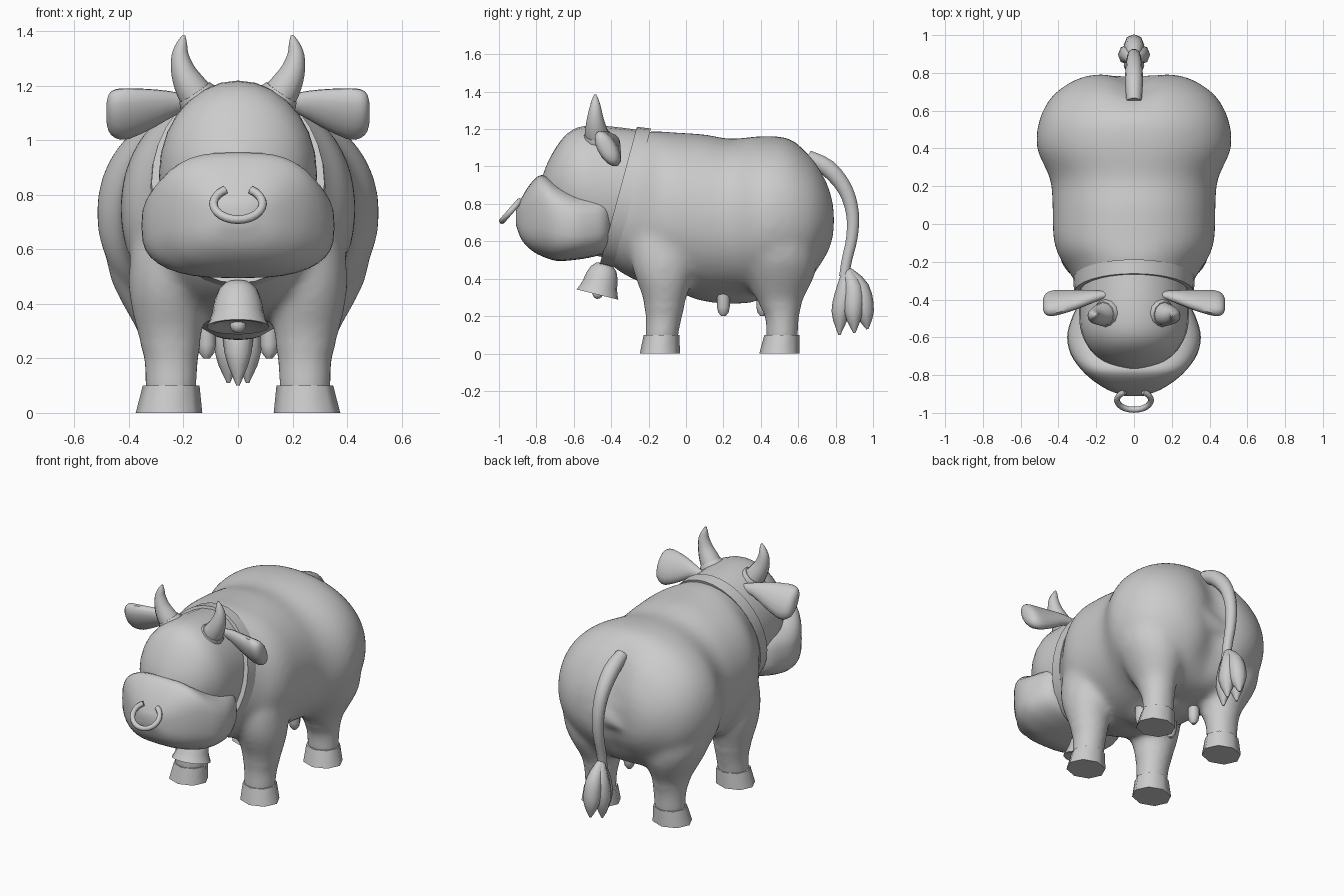
import bpy, bmesh, math
from mathutils import Vector

if "Cube" in bpy.data.objects:
    bpy.data.objects.remove(bpy.data.objects["Cube"])

grey = bpy.data.materials.new("grey")
grey.diffuse_color = (0.6, 0.6, 0.6, 1)
grey.use_nodes = True
grey.node_tree.nodes["Principled BSDF"].inputs["Base Color"].default_value = grey.diffuse_color
X, Y, Z = Vector((1, 0, 0)), Vector((0, 1, 0)), Vector((0, 0, 1))


def resample(rows, sub):
    """Catmull-Rom smoothing of a list of number tuples."""
    out = []
    for i in range(len(rows) - 1):
        p = [rows[max(0, min(len(rows) - 1, i + k))] for k in (-1, 0, 1, 2)]
        for j in range(sub):
            t = j / sub
            out.append([b + 0.5 * t * (c - a + t * (2 * a - 5 * b + 4 * c - d + t * (3 * (b - c) + d - a)))
                        for a, b, c, d in zip(*p)])
    return out + [list(rows[-1])]


def finish(name, bm, angle):
    me = bpy.data.meshes.new(name)
    bm.to_mesh(me)
    bm.free()
    me.materials.append(grey)
    me.shade_smooth()
    me.set_sharp_from_angle(angle=math.radians(angle))
    ob = bpy.data.objects.new(name, me)
    bpy.context.collection.objects.link(ob)
    return ob


def skin(name, rings, exp=2.0, n=24, angle=50, caps=True, deform=None):
    """Skin superellipse rings given as (centre, U, V)."""
    bm = bmesh.new()
    loops = []
    for c, u, v in rings:
        loop = []
        for k in range(n):
            a = 2 * math.pi * k / n
            ca, sa = math.cos(a), math.sin(a)
            p = c + u * math.copysign(abs(ca) ** (2 / exp), ca) + v * math.copysign(abs(sa) ** (2 / exp), sa)
            loop.append(bm.verts.new(deform(p) if deform else p))
        loops.append(loop)
    for a, b in zip(loops, loops[1:]):
        for k in range(n):
            bm.faces.new((a[k], a[(k + 1) % n], b[(k + 1) % n], b[k]))
    if caps:
        bm.faces.new(loops[0])
        bm.faces.new(loops[-1])
    bmesh.ops.recalc_face_normals(bm, faces=bm.faces)
    return finish(name, bm, angle)


def along_y(name, rows, sub=3, **kw):
    """Rows: y, half width, bottom z, top z, forward lean."""
    rings = []
    for y, w, z0, z1, lean in (resample(rows, sub) if sub > 1 else rows):
        rings.append((Vector((0, y, (z0 + z1) / 2)), X * w, Vector((0, lean, 1)) * (z1 - z0) / 2))
    return skin(name, rings, **kw)


def along_axes(name, rows, u, v, sub=1, **kw):
    """Rows: x, y, z, size along u, size along v."""
    rows = resample(rows, sub) if sub > 1 else rows
    return skin(name, [(Vector(r[:3]), u * r[3], v * r[4]) for r in rows], **kw)


def tube(name, rows, side, sub=3, **kw):
    """Rows: x, y, z, radius; side is a vector across the path."""
    rows = resample(rows, sub) if sub > 1 else rows
    pts = [Vector(r[:3]) for r in rows]
    rings = []
    for i, p in enumerate(pts):
        t = (pts[min(i + 1, len(pts) - 1)] - pts[max(i - 1, 0)]).normalized()
        u = (side - t * side.dot(t)).normalized()
        rings.append((p, u * rows[i][3], t.cross(u) * rows[i][3]))
    return skin(name, rings, **kw)


def fuse(name, parts, voxel, rounds):
    """Melt parts into one skin with soft joins."""
    bm = bmesh.new()
    for o in parts:
        bm.from_mesh(o.data)
        bpy.data.objects.remove(o)
    ob = finish(name, bm, 180)
    mod = ob.modifiers.new("melt", 'REMESH')
    mod.mode, mod.voxel_size = 'VOXEL', voxel
    melted = bpy.data.meshes.new_from_object(ob.evaluated_get(bpy.context.evaluated_depsgraph_get()))
    bpy.data.objects.remove(ob)
    bm = bmesh.new()
    bm.from_mesh(melted)
    for i in range(rounds):
        verts = [v for v in bm.verts if v.co.z > (0.26 if i > 2 else 0.12)]
        bmesh.ops.smooth_vert(bm, verts=verts, factor=0.5, use_axis_x=True, use_axis_y=True, use_axis_z=True)
    melted.materials.clear()
    return finish(name, bm, 180)


# Torso, with a cleft at the rump
def cleft(p):
    w = max(0, min(1, (p.y - 0.58) / 0.17))
    p.y -= 0.05 * w * math.exp(-(p.x / 0.10) ** 2)
    return p


hide = [along_y("torso", [
    (-0.34, 0.29, 0.50, 1.18, 0.27), (-0.26, 0.335, 0.43, 1.19, 0.22), (-0.17, 0.398, 0.37, 1.187, 0.12),
    (-0.07, 0.428, 0.33, 1.182, 0.04), (0.10, 0.432, 0.305, 1.172, 0), (0.24, 0.445, 0.30, 1.148, 0),
    (0.40, 0.515, 0.30, 1.163, 0), (0.54, 0.505, 0.32, 1.153, 0), (0.65, 0.455, 0.37, 1.085, 0),
    (0.72, 0.385, 0.45, 1.005, 0), (0.775, 0.285, 0.54, 0.895, 0), (0.797, 0.17, 0.62, 0.80, 0)],
    n=40, exp=2.12, deform=cleft)]

# Udder
hide.append(along_y("udder", [
    (0.0, 0.04, 0.31, 0.40, 0), (0.06, 0.13, 0.285, 0.45, 0), (0.2, 0.17, 0.265, 0.48, 0),
    (0.36, 0.16, 0.272, 0.48, 0), (0.46, 0.06, 0.32, 0.42, 0)], n=16))

# Legs, and separate hooves
for s, side in ((1, "left"), (-1, "right")):
    hide.append(along_axes("front_leg", [(s * x, y, z, a, b) for x, y, z, a, b in (
        (0.245, -0.13, 0.07, 0.088, 0.084), (0.245, -0.127, 0.12, 0.095, 0.09), (0.245, -0.118, 0.2, 0.10, 0.098),
        (0.252, -0.115, 0.32, 0.126, 0.125), (0.26, -0.12, 0.44, 0.142, 0.165), (0.26, -0.12, 0.58, 0.137, 0.18),
        (0.25, -0.11, 0.74, 0.12, 0.15))], X, Y, n=16, sub=2))
    hide.append(along_axes("back_leg", [(s * x, y, z, a, b) for x, y, z, a, b in (
        (0.247, 0.513, 0.07, 0.088, 0.08), (0.246, 0.514, 0.12, 0.095, 0.086), (0.245, 0.513, 0.2, 0.10, 0.092),
        (0.25, 0.50, 0.3, 0.12, 0.132), (0.265, 0.50, 0.42, 0.172, 0.192), (0.28, 0.495, 0.56, 0.205, 0.21),
        (0.25, 0.49, 0.75, 0.18, 0.17))], X, Y, n=16, sub=2))
    for part, y0, y1, b0, b1 in (("front", -0.14, -0.13, 0.107, 0.096), ("back", 0.5, 0.513, 0.108, 0.094)):
        along_axes(f"{part}_hoof_{side}", [(s * 0.253, y0, 0, 0.122, b0), (s * 0.245, y1, 0.1, 0.104, b1)],
                   X, Y, n=8)
fuse("body", hide, 0.016, 14)

# Head and muzzle
along_y("head", [
    (-0.30, 0.285, 0.51, 1.19, 0.25), (-0.44, 0.29, 0.52, 1.215, 0.08), (-0.55, 0.285, 0.56, 1.215, 0),
    (-0.63, 0.255, 0.62, 1.18, 0), (-0.69, 0.21, 0.68, 1.11, 0), (-0.74, 0.14, 0.74, 1.02, 0),
    (-0.77, 0.05, 0.80, 0.94, 0)], n=28)
along_y("muzzle", [
    (-0.40, 0.24, 0.58, 0.83, 0), (-0.44, 0.30, 0.535, 0.855, 0), (-0.52, 0.337, 0.512, 0.86, 0),
    (-0.60, 0.354, 0.50, 0.87, 0), (-0.69, 0.335, 0.495, 0.91, 0), (-0.77, 0.28, 0.52, 0.955, 0),
    (-0.83, 0.215, 0.555, 0.91, 0), (-0.88, 0.135, 0.61, 0.83, 0), (-0.91, 0.05, 0.69, 0.76, 0)],
    n=36, exp=2.9)

# Nose ring, open at the top
slope = Vector((0, 0.66, 0.75))
ring_rows = []
for k in range(21):
    a = math.radians(122 + 296 * k / 20)
    p = Vector((0, -0.932, 0.767)) + X * 0.09 * math.cos(a) + slope * 0.078 * math.sin(a)
    ring_rows.append((*p, 0.016))
tube("nose_ring", ring_rows, X.cross(slope), sub=1, n=8)

# Collar band, leaning with the neck
collar = []
for dy, grow in ((-0.037, 0), (-0.037, 0.03), (0.037, 0.035), (0.037, 0)):
    collar.append((-0.325 + dy, 0.287 + grow, 0.50 - grow - 0.15 * dy, 1.175 + grow - 0.2 * dy, 0.27))
along_y("collar", collar, sub=1, n=32, caps=False)

# Bell, hollow underneath, with hanger and clapper
bell_axis, bell_v = Vector((0, -0.24, -0.97)), Vector((0, 0.97, -0.24))
bell_top = Vector((0, -0.432, 0.482))


def on_bell(d):
    return tuple(bell_top + bell_axis * d)


along_axes("bell", [(*on_bell(d), r, r) for d, r in (
    (0, 0.02), (0.006, 0.045), (0.03, 0.070), (0.07, 0.086), (0.12, 0.095), (0.15, 0.105),
    (0.172, 0.115), (0.172, 0.10), (0.16, 0.08))], X, bell_v, n=16, angle=45)
along_axes("bell_clapper", [(*on_bell(0.165 - 0.03 * math.cos(a)), 0.03 * math.sin(a), 0.03 * math.sin(a))
                            for a in [0.1 + 2.94 * i / 6 for i in range(7)]], X, bell_v, n=10)
tube("bell_hanger", [(0.022 * math.cos(a), -0.428, 0.49 + 0.022 * math.sin(a), 0.008)
                     for a in [math.pi * i / 8 for i in range(9)]], Y, sub=1, n=6)

# Tail and tuft
tube("tail", [(0, 0.65, 1.05, 0.04), (0, 0.76, 0.99, 0.048), (0, 0.85, 0.88, 0.042), (0, 0.89, 0.75, 0.036),
              (0, 0.887, 0.62, 0.032), (0, 0.86, 0.50, 0.029), (0, 0.845, 0.41, 0.028)], X, n=10)
for i, (x, y, z) in enumerate([(0, 0.82, 0.10), (0, 0.97, 0.13), (0.035, 0.90, 0.11), (-0.035, 0.90, 0.11)]):
    tube(f"tail_tuft_{i}", [(0, 0.858, 0.45, 0.02), (x * 0.6, 0.88 + (y - 0.87) * 0.5, 0.35, 0.05),
                            (x, 0.87 + (y - 0.87) * 0.85, 0.22, 0.05), (x, y, z, 0.006)], X, n=8)

# Paired horns, ears and teats
for s, side in ((1, "left"), (-1, "right")):
    # Horn with a thick base ring
    tube(f"horn_{side}", [(s * 0.13, -0.47, 1.13, 0.068), (s * 0.17, -0.48, 1.19, 0.06),
                          (s * 0.20, -0.485, 1.25, 0.046), (s * 0.212, -0.485, 1.31, 0.032),
                          (s * 0.205, -0.485, 1.355, 0.019), (s * 0.198, -0.485, 1.385, 0.005)], Y, n=12)
    tube(f"horn_base_{side}", [(s * 0.11, -0.465, 1.10, 0.074), (s * 0.148, -0.475, 1.158, 0.076),
                               (s * 0.16, -0.477, 1.176, 0.066)], Y, sub=1, n=12)
    # Ear, a leaning paddle
    along_axes(f"ear_{side}", [(s * x, y, z, a, b) for x, y, z, a, b in (
        (0.14, -0.37, 1.135, 0.02, 0.015), (0.22, -0.385, 1.135, 0.042, 0.03), (0.30, -0.40, 1.118, 0.075, 0.04),
        (0.40, -0.415, 1.097, 0.105, 0.05), (0.45, -0.422, 1.097, 0.10, 0.05),
        (0.475, -0.425, 1.10, 0.075, 0.034), (0.483, -0.425, 1.10, 0.03, 0.012))],
        Vector((0, 0.5, -0.87)), Vector((0, 0.87, 0.5)), sub=2, n=14)
    # Teats
    for y, place in ((0.20, "front"), (0.41, "back")):
        along_axes(f"{place}_teat_{side}", [(s * 0.115, y, z, r, r) for z, r in (
            (0.33, 0.034), (0.25, 0.034), (0.22, 0.028), (0.20, 0.012))], X, Y, n=8)
